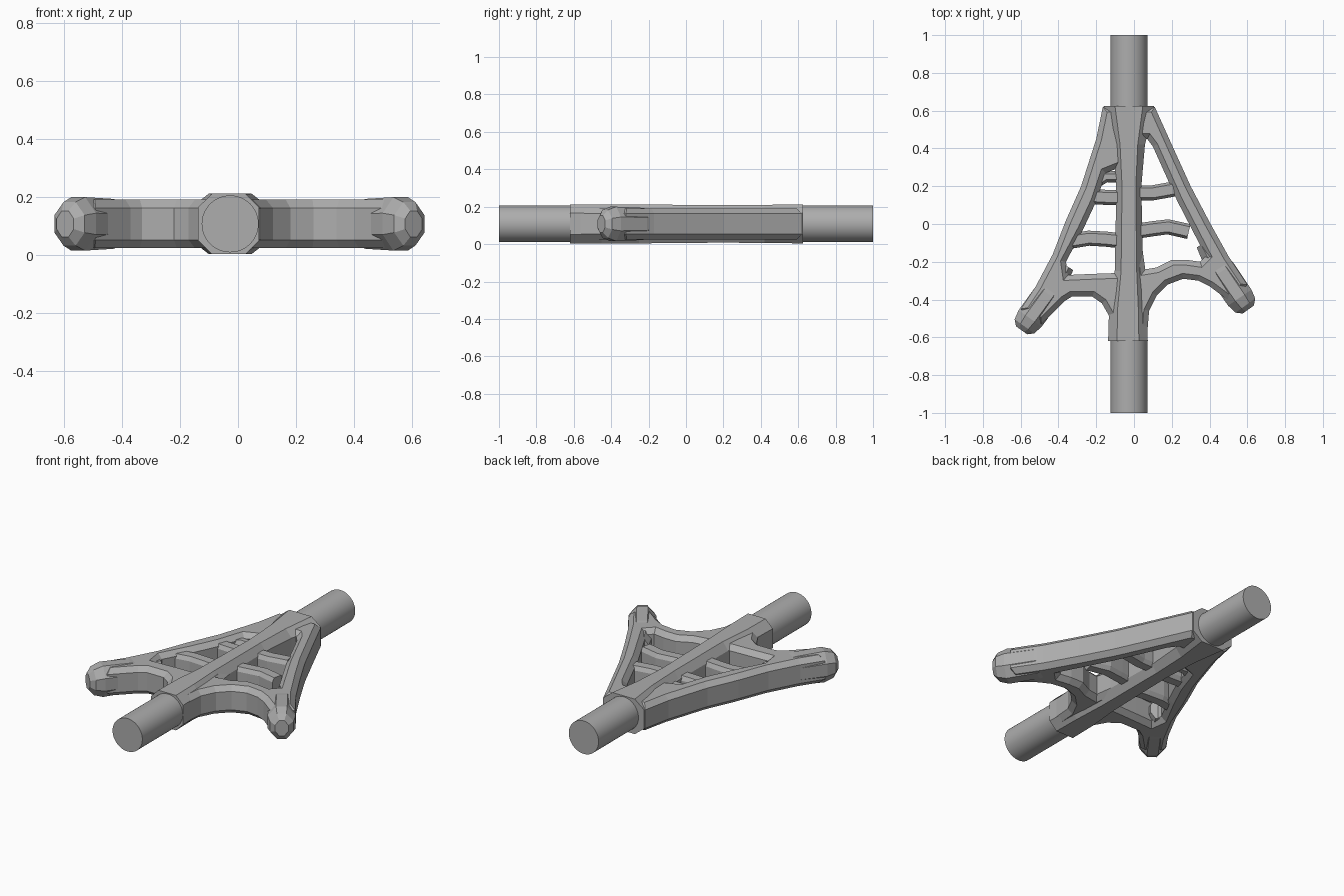
import bpy
import bmesh
from mathutils import Vector

cube = bpy.data.objects.get("Cube")
if cube:
    bpy.data.objects.remove(cube, do_unlink=True)

MID_Z = 0.108      # height of the centre plane
AXIS_X = -0.027    # sideways position of the shaft

grey = bpy.data.materials.new("plain grey")
grey.use_nodes = True
colour = (0.42, 0.42, 0.42, 1)
grey.diffuse_color = colour
grey.node_tree.nodes["Principled BSDF"].inputs["Base Color"].default_value = colour


def add_object(name, mesh):
    obj = bpy.data.objects.new(name, mesh)
    bpy.context.scene.collection.objects.link(obj)
    mesh.materials.clear()
    mesh.materials.append(grey)
    return obj


def sweep(name, sections, chamfer=0.5):
    """Octagonal bar through sections of (x, y, half width, half height)."""
    bm = bmesh.new()
    points = [Vector((s[0], s[1], MID_Z)) for s in sections]
    last = len(points) - 1
    rings = []
    for i, (x, y, half_w, half_h) in enumerate(sections):
        along = (points[min(i + 1, last)] - points[max(i - 1, 0)]).normalized()
        side = Vector((along.y, -along.x, 0))
        k = 1 - chamfer
        profile = [(1, -k), (1, k), (k, 1), (-k, 1), (-1, k), (-1, -k), (-k, -1), (k, -1)]
        rings.append([bm.verts.new(points[i] + side * u * half_w + Vector((0, 0, v * half_h)))
                      for u, v in profile])
    for a, b in zip(rings, rings[1:]):
        for j in range(len(a)):
            n = (j + 1) % len(a)
            bm.faces.new((a[j], a[n], b[n], b[j]))
    bm.faces.new(rings[0])
    bm.faces.new(rings[-1])
    bmesh.ops.recalc_face_normals(bm, faces=bm.faces)
    mesh = bpy.data.meshes.new(name)
    bm.to_mesh(mesh)
    bm.free()
    return add_object(name, mesh)


def chamfered_plate(name, outlines, half_height, bevel):
    """Flat plate with holes and chamfered edges, made from closed outlines."""
    curve = bpy.data.curves.new(name, "CURVE")
    curve.dimensions = "2D"
    curve.fill_mode = "BOTH"
    curve.extrude = half_height - bevel
    curve.bevel_depth = bevel
    curve.bevel_resolution = 0
    curve.offset = -bevel
    for outline in outlines:
        spline = curve.splines.new("POLY")
        spline.points.add(len(outline) - 1)
        for point, (x, y) in zip(spline.points, outline):
            point.co = (x, y, 0, 1)
        spline.use_cyclic_u = True
    helper = bpy.data.objects.new(name + " outline", curve)
    bpy.context.scene.collection.objects.link(helper)
    graph = bpy.context.evaluated_depsgraph_get()
    mesh = bpy.data.meshes.new_from_object(helper.evaluated_get(graph))
    bpy.data.objects.remove(helper, do_unlink=True)
    mesh.name = name
    obj = add_object(name, mesh)
    obj.location.z = MID_Z
    for face in mesh.polygons:
        face.use_smooth = False
    return obj


# Web plate: outer edge, then the openings beside the spine
left_edge = [(.11, .62), (.2, .42), (.3, .2), (.4, .01), (.5, -.17), (.6, -.32),
             (.52, -.42), (.4, -.33), (.34, -.3), (.26, -.29), (.18, -.32),
             (.12, -.38), (.08, -.46), (.07, -.58)]
right_edge = [(-.12, -.58), (-.13, -.49), (-.17, -.42), (-.22, -.385), (-.33, -.385),
              (-.37, -.41), (-.49, -.53), (-.6, -.45), (-.52, -.33), (-.43, -.16),
              (-.36, .02), (-.28, .2), (-.2, .45), (-.165, .62)]
left_opening = [(.02, .45), (.07, .45), (.1, .41), (.23, .12), (.38, -.17), (.35, -.2),
                (.28, -.19), (.2, -.19), (.12, -.23), (.06, -.24), (.04, -.1), (.02, .2)]
right_opening = [(-.15, .27), (-.1, .29), (-.09, .1), (-.1, -.26), (-.24, -.265),
                 (-.35, -.27), (-.36, -.2), (-.27, -.03), (-.2, .12)]
chamfered_plate("web plate", [left_edge + right_edge, left_opening, right_opening], .083, .028)

# Spine sleeve between the two shaft ends
sweep("spine", [(AXIS_X - .005, -.62, .105, .104), (AXIS_X - .005, -.45, .1, .104),
                (AXIS_X, -.25, .075, .104), (AXIS_X, .2, .066, .1),
                (AXIS_X, .42, .085, .102), (AXIS_X, .625, .134, .104)], .45)

# Rounded arm ends
sweep("left arm end", [(.37, -.1, .045, .06), (.465, -.25, .076, .086), (.56, -.39, .075, .092),
                       (.59, -.432, .064, .075), (.605, -.453, .036, .045)], .6)
sweep("right arm end", [(-.36, -.22, .045, .06), (-.455, -.37, .076, .086), (-.55, -.5, .075, .092),
                        (-.58, -.542, .064, .075), (-.595, -.563, .036, .045)], .6)

# Cross bars inside the openings
bars = {
    "left upper bar": [(0, .165), (.1, .165), (.21, .185)],
    "left lower bar": [(0, -.04), (.1, -.025), (.18, -.015), (.29, -.04)],
    "right upper bar": [(-.06, .14), (-.13, .14), (-.22, .145)],
    "right lower bar": [(-.06, -.09), (-.15, -.08), (-.24, -.075), (-.33, -.09)],
}
for name, path in bars.items():
    sweep(name, [(x, y, .04, .066) for x, y in path], .35)
sweep("right top gusset", [(-.09, .25, .03, .06), (-.15, .25, .03, .06), (-.2, .22, .03, .06)])

# Shaft ends
for name, sign in (("front shaft", -1), ("rear shaft", 1)):
    bm = bmesh.new()
    bmesh.ops.create_cone(bm, cap_ends=True, segments=48, radius1=.098, radius2=.098, depth=.4)
    mesh = bpy.data.meshes.new(name)
    bm.to_mesh(mesh)
    bm.free()
    shaft = add_object(name, mesh)
    shaft.rotation_euler.x = 1.570796
    shaft.location = (AXIS_X, sign * .8, MID_Z)
    bpy.ops.object.select_all(action="DESELECT")
    shaft.select_set(True)
    bpy.context.view_layer.objects.active = shaft
    bpy.ops.object.shade_smooth_by_angle()
